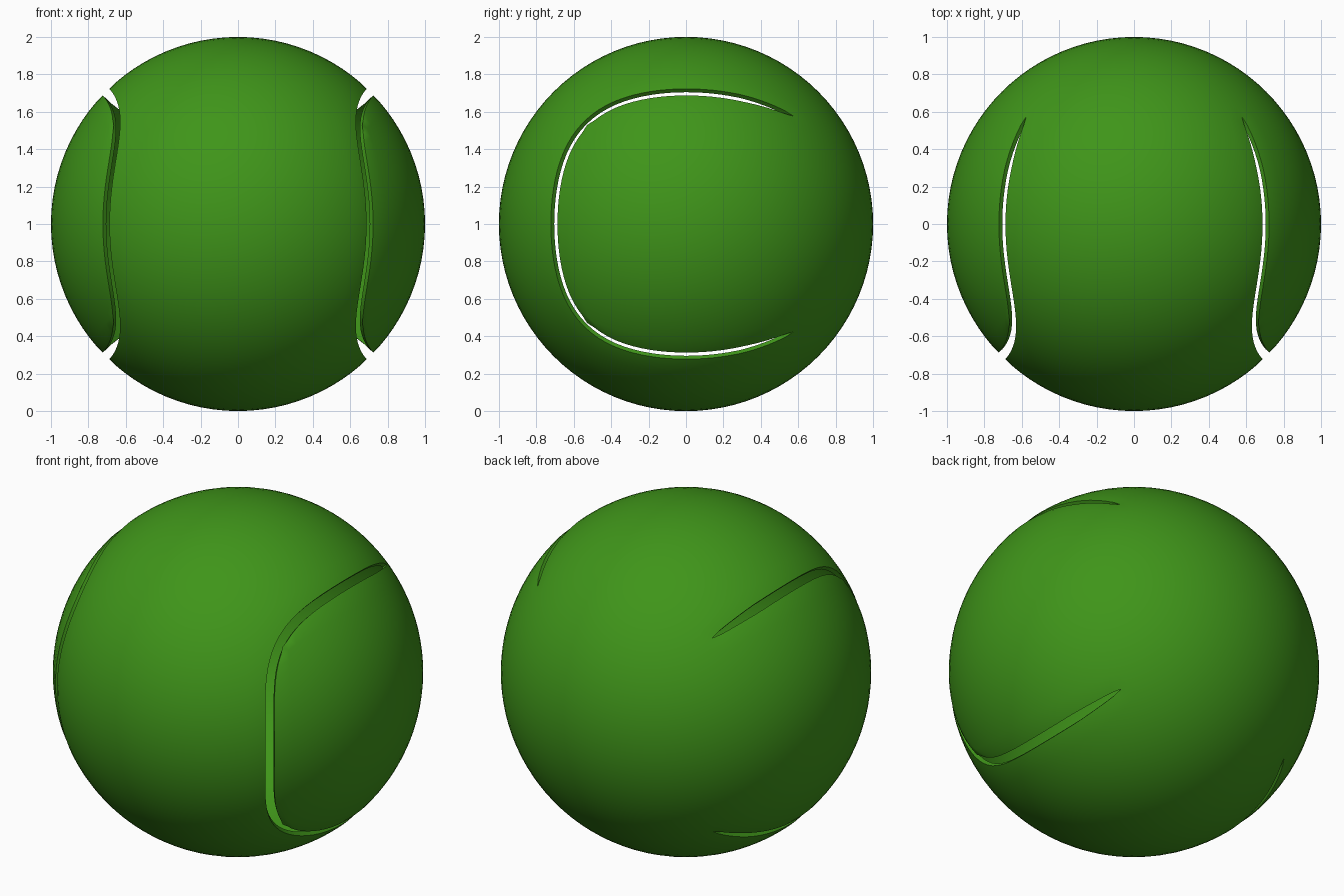
import bpy, bmesh, math
from mathutils import Vector

if "Cube" in bpy.data.objects:
    bpy.data.objects.remove(bpy.data.objects["Cube"])

N = 24          # grid cells per cube side
GAP = 0.025     # half width of the open seam
EPS = 1e-4

# Ball shell: a gridded cube blown up to a unit sphere
bm = bmesh.new()
bmesh.ops.create_cube(bm, size=2)
bmesh.ops.subdivide_edges(bm, edges=bm.edges[:], cuts=N - 1, use_grid_fill=True)


def on_seam(e):
    a, b = (v.co for v in e.verts)
    side = abs(a.x) > 1 - EPS and abs(b.x) > 1 - EPS
    rim = abs(a.z) > 1 - EPS and abs(b.z) > 1 - EPS
    front = a.y < -1 + EPS and b.y < -1 + EPS
    return side and (rim or front)


# U-shaped seam round each side panel: top, front and bottom edges
seam = [e for e in bm.edges if on_seam(e)]
links = {}
for e in seam:
    a, b = e.verts
    links.setdefault(a, []).append(b)
    links.setdefault(b, []).append(a)
ends = [v for v in links if len(links[v]) == 1]

for v in bm.verts:
    v.co = Vector([math.tan(c * math.pi / 4) for c in v.co]).normalized()


def relax(neighbours, rounds):
    for _ in range(rounds):
        new = {v: (v.co + sum((n.co for n in ns), Vector()) / len(ns)).normalized()
               for v, ns in neighbours.items()}
        for v, co in new.items():
            v.co = co


# Round the seam corners, then let the rest of the grid follow
relax({v: ns for v, ns in links.items() if len(ns) == 2}, 35)
relax({v: [e.other_vert(v) for e in v.link_edges]
       for v in bm.verts if v not in links}, 15)
end_points = [v.co.copy() for v in ends]

# Open the seam, tapering to a point at its ends
bmesh.ops.split_edges(bm, edges=seam)
rim = [e for e in bm.edges if e.is_boundary]
moved = {}
for v in {v for e in rim for v in e.verts}:
    near = [e.other_vert(v).co for e in v.link_edges if e.is_boundary]
    across = v.co.cross(near[0] - near[-1]).normalized()
    inner = sum((f.calc_center_median() for f in v.link_faces), Vector()) / len(v.link_faces)
    if across.dot(inner - v.co) < 0:
        across.negate()
    d = min((v.co - p).length for p in end_points)
    moved[v] = (v.co + across * GAP * math.sqrt(min(1, d / 0.3))).normalized() * 0.997
for v, co in moved.items():
    v.co = co

# Thin lip turned inward along the opening
lip = bmesh.ops.extrude_edge_only(bm, edges=rim)["geom"]
for v in lip:
    if isinstance(v, bmesh.types.BMVert):
        v.co *= 0.975

bmesh.ops.recalc_face_normals(bm, faces=bm.faces[:])
bmesh.ops.translate(bm, verts=bm.verts[:], vec=(0, 0, 1))

mesh = bpy.data.meshes.new("ball_shell")
bm.to_mesh(mesh)
bm.free()
ball = bpy.data.objects.new("ball_shell", mesh)
bpy.context.collection.objects.link(ball)

# Green felt
green = bpy.data.materials.new("green_felt")
green.diffuse_color = (0.05, 0.30, 0.01, 1)
green.use_nodes = True
green.node_tree.nodes["Principled BSDF"].inputs["Base Color"].default_value = green.diffuse_color
mesh.materials.append(green)

bpy.context.view_layer.objects.active = ball
ball.select_set(True)
bpy.ops.object.shade_smooth_by_angle(angle=math.radians(40))
